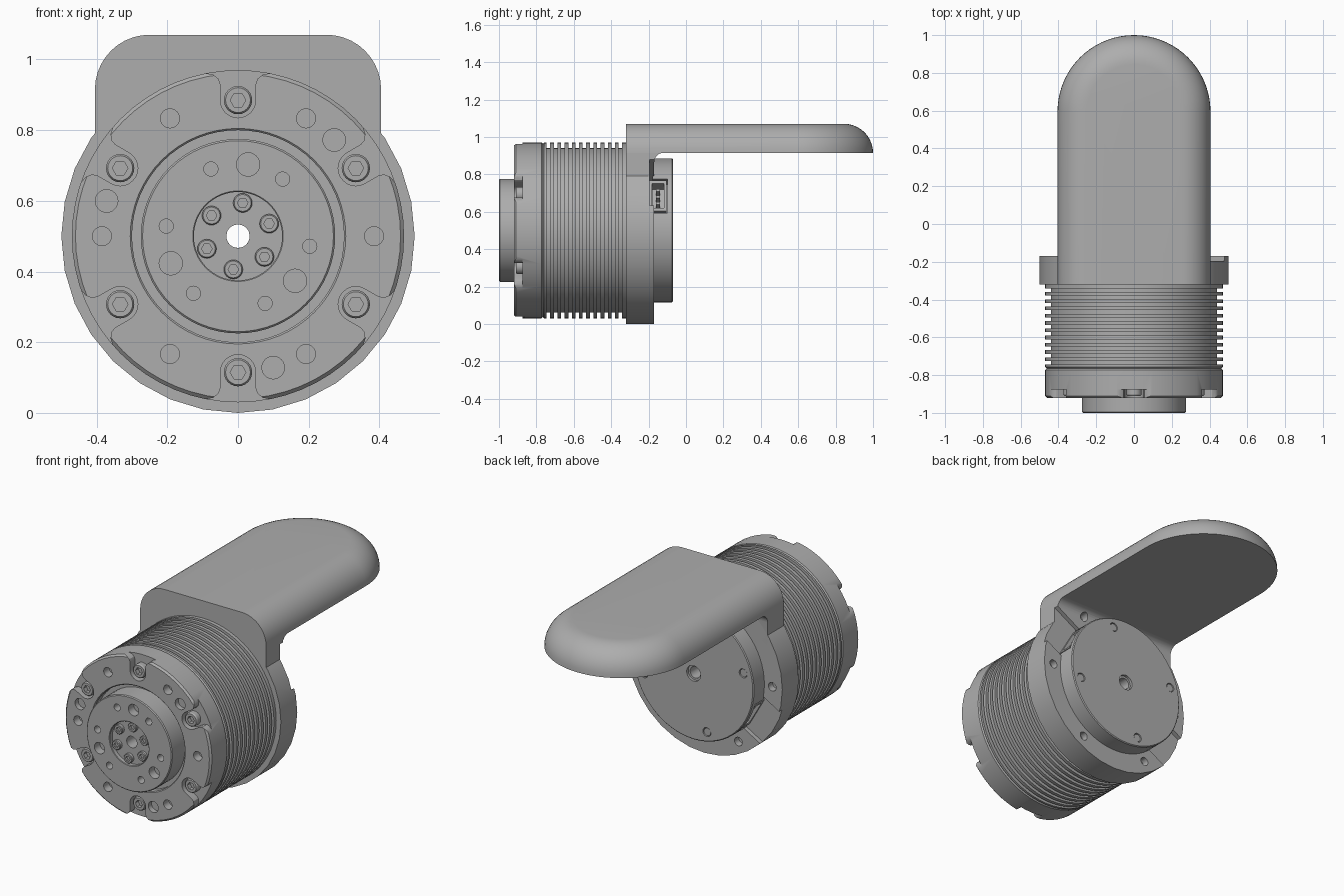
import bpy, bmesh
from math import pi, sin, cos, radians
from mathutils import Vector

CZ = 0.5      # height of the motor axis, which runs along y
BORE = 0.033
if "Cube" in bpy.data.objects:
    bpy.data.objects.remove(bpy.data.objects["Cube"])

grey = bpy.data.materials.new("machined grey")
grey.use_nodes = True
COLOR = (0.42, 0.42, 0.42, 1)
grey.diffuse_color = COLOR
grey.node_tree.nodes["Principled BSDF"].inputs["Base Color"].default_value = COLOR


def polar(deg, r, y, t=0.0):
    """Point at an angle and radius around the axis, t along the tangent."""
    a = radians(deg)
    return Vector((r * cos(a) - t * sin(a), y, CZ + r * sin(a) + t * cos(a)))


def finish(bm, name):
    bmesh.ops.recalc_face_normals(bm, faces=bm.faces)
    mesh = bpy.data.meshes.new(name)
    bm.to_mesh(mesh)
    bm.free()
    mesh.materials.append(grey)
    obj = bpy.data.objects.new(name, mesh)
    bpy.context.collection.objects.link(obj)
    return obj


def activate(obj):
    bpy.ops.object.select_all(action='DESELECT')
    obj.select_set(True)
    bpy.context.view_layer.objects.active = obj


def smooth(obj):
    activate(obj)
    bpy.ops.object.shade_smooth_by_angle(angle=radians(30))


def cut(obj, bm):
    """Subtract all the solids in bm from obj."""
    cutter = finish(bm, "cutter")
    cutter.hide_render = True
    mod = obj.modifiers.new("cut", 'BOOLEAN')
    mod.operation, mod.solver, mod.object = 'DIFFERENCE', 'EXACT', cutter
    activate(obj)
    bpy.ops.object.modifier_apply(modifier=mod.name)
    bpy.data.objects.remove(cutter)


def bridge(bm, loops, closed=False):
    pairs = list(zip(loops, loops[1:]))
    if closed:
        pairs.append((loops[-1], loops[0]))
    for a, b in pairs:
        for i in range(len(a)):
            j = (i + 1) % len(a)
            bm.faces.new((a[i], a[j], b[j], b[i]))


def lathe(name, profile, sides=64):
    """Closed (radius, y) profile turned around the axis."""
    bm = bmesh.new()
    loops = [[bm.verts.new(polar(90 + 360 * i / sides, r, y)) for i in range(sides)]
             for r, y in profile]
    bridge(bm, loops, closed=True)
    return finish(bm, name)


def prism(bm, points, vector):
    face = bm.faces.new([bm.verts.new(p) for p in points])
    new = bmesh.ops.extrude_face_region(bm, geom=[face], use_keep_orig=True)["geom"]
    bmesh.ops.translate(bm, vec=Vector(vector),
                        verts=[v for v in new if isinstance(v, bmesh.types.BMVert)])


def drill(bm, angles, dist, radius, y0, y1):
    for a in angles:
        c = polar(a, dist, y0)
        prism(bm, [c + Vector((radius * cos(k * pi / 12), 0, radius * sin(k * pi / 12)))
                   for k in range(24)], (0, y1 - y0, 0))


def block(bm, deg, r0, r1, half, y0, y1):
    prism(bm, [polar(deg, r, y0, t) for r, t in
               ((r0, -half), (r1, -half), (r1, half), (r0, half))], (0, y1 - y0, 0))


def screws(name, angles, dist, radius, y_base, y_top):
    """Round heads with a hexagonal socket."""
    bm = bmesh.new()
    lip = (y_base - y_top) * 0.2
    rings = ((radius, y_base, 0), (radius, y_top + lip, 0), (radius * 0.88, y_top, 0),
             (radius * 0.55, y_top, 1), (radius * 0.55, y_top + 3.5 * lip, 1))
    for a in angles:
        c = polar(a, dist, 0)
        loops = []
        for r, y, is_hex in rings:
            loop = []
            for k in range(24):
                deg = 15 * k
                q = r * cos(pi / 6) / cos(radians(deg % 60 - 30)) if is_hex else r
                loop.append(bm.verts.new(c + Vector((q * cos(radians(deg)), y,
                                                     q * sin(radians(deg))))))
            loops.append(loop)
        bridge(bm, loops)
        bm.faces.new(loops[0])
        bm.faces.new(loops[-1])
    smooth(finish(bm, name))


def every(step, start=0):
    return range(start, start + 360, step)


# Finned housing
profile = [(BORE, -0.32), (BORE, -0.765), (0.463, -0.765), (0.47, -0.758)]
for i in range(11):
    y = -0.745 + 0.0385 * i
    profile += [(0.47, y), (0.44, y), (0.44, y + 0.019), (0.47, y + 0.019)]
profile.append((0.47, -0.32))
smooth(lathe("finned_housing", profile))

# Front plate with screw slots and holes
plate = lathe("front_plate", [(BORE, -0.765), (BORE, -0.88), (0.3, -0.88), (0.3, -0.915),
              (0.305, -0.92), (0.46, -0.92), (0.47, -0.91), (0.47, -0.772), (0.463, -0.765)])
bm = bmesh.new()
slot = [(0.05, 0.385), (0.05, 0.43), (0.055, 0.445), (0.07, 0.457), (0.1, 0.463), (0.1, 0.52)]
slot += [(-t, r) for t, r in reversed(slot)]
slot += [(0.05 * cos(radians(a)), 0.385 + 0.05 * sin(radians(a))) for a in range(195, 360, 15)]
for a in every(60, 30):
    prism(bm, [polar(a, r, -0.95, t) for t, r in slot], (0, 0.075, 0))
drill(bm, every(60), 0.385, 0.027, -0.95, -0.87)
drill(bm, every(120, 45), 0.385, 0.032, -0.95, -0.89)
cut(plate, bm)
smooth(plate)
screws("front_plate_screws", every(60, 30), 0.385, 0.04, -0.874, -0.91)

# Output hub
hub = lathe("output_hub", [(BORE, -0.88), (BORE, -0.975), (0.125, -0.975), (0.125, -0.997),
            (0.128, -1.0), (0.27, -1.0), (0.275, -0.995), (0.275, -0.88)])
bm = bmesh.new()
drill(bm, every(60, 52), 0.205, 0.02, -1.05, -0.95)
drill(bm, every(120, 82), 0.205, 0.033, -1.05, -0.95)
cut(hub, bm)
smooth(hub)
screws("hub_screws", every(60, 82), 0.095, 0.027, -0.974, -0.994)

# Mounting flange with cable notches
CABLES = (30, 210)
flange = lathe("mounting_flange", [(BORE, -0.32), (0.5, -0.32), (0.5, -0.17), (BORE, -0.17)], 32)
bm = bmesh.new()
for a in CABLES:
    block(bm, a, 0.3, 0.6, 0.125, -0.195, -0.1)
drill(bm, (0, 60, 120, 180, 240, 300), 0.435, 0.025, -0.21, -0.1)
cut(flange, bm)
smooth(flange)

# Upright web between flange and arm, with a fillet under the arm
HALF, UNDER = 0.405, 0.915
bm = bmesh.new()
side = [(-0.32, 0.72), (-0.17, 0.72)]
side += [(-0.12 - 0.05 * cos(radians(a)), UNDER - 0.05 + 0.05 * sin(radians(a)))
         for a in range(0, 91, 15)]
side.append((-0.32, UNDER))
prism(bm, [(-HALF, y, z) for y, z in side], (2 * HALF, 0, 0))
web = finish(bm, "arm_web")
bm = bmesh.new()
block(bm, 30, 0.3, 0.6, 0.125, -0.195, -0.1)
drill(bm, (60, 120), 0.435, 0.025, -0.21, -0.1)
cut(web, bm)
smooth(web)

# Arm with a round end and rolled upper edge
bm = bmesh.new()
loops = []
ROLL = 0.155
for k in range(11):
    t = radians(9 * k)
    w = HALF - ROLL * (1 - cos(t))
    z = UNDER + ROLL * sin(t)
    outline = [(-w, -0.32)]
    outline += [(-w * cos(radians(a)), 1 - HALF + w * sin(radians(a))) for a in range(0, 181, 5)]
    outline.append((w, -0.32))
    loops.append([bm.verts.new((x, y, z)) for x, y in outline])
bridge(bm, loops)
bm.faces.new(loops[0])
bm.faces.new(loops[-1])
smooth(finish(bm, "support_arm"))

# Rear cap with connector pockets
cap = lathe("rear_cap", [(BORE, -0.18), (BORE, -0.085), (0.045, -0.085), (0.045, -0.07),
            (0.38, -0.07), (0.385, -0.075), (0.385, -0.18)])
bm = bmesh.new()
for a in CABLES:
    block(bm, a, 0.31, 0.5, 0.105, -0.2, -0.1)
drill(bm, every(90, 75), 0.33, 0.026, -0.09, 0.0)
cut(cap, bm)
smooth(cap)
screws("rear_cap_screws", every(90, 75), 0.33, 0.022, -0.089, -0.074)
rear = bpy.data.objects["rear_cap_screws"].data
for v in rear.vertices:   # heads face backwards
    v.co.y = -0.163 - v.co.y
rear.flip_normals()

# Cable connectors: open shells with pins
bm = bmesh.new()
for a in CABLES:
    for t in (-0.085, 0.085):
        prism(bm, [polar(a, r, -0.195, t + d) for r, d in
                   ((0.31, -0.01), (0.37, -0.01), (0.37, 0.01), (0.31, 0.01))], (0, 0.09, 0))
    for y in (-0.195, -0.117):
        block(bm, a, 0.31, 0.37, 0.075, y, y + 0.012)
    for t in (-0.04, 0, 0.04):
        prism(bm, [polar(a, r, -0.16, t + d) for r, d in
                   ((0.31, -0.008), (0.36, -0.008), (0.36, 0.008), (0.31, 0.008))], (0, 0.02, 0))
finish(bm, "cable_connectors")
